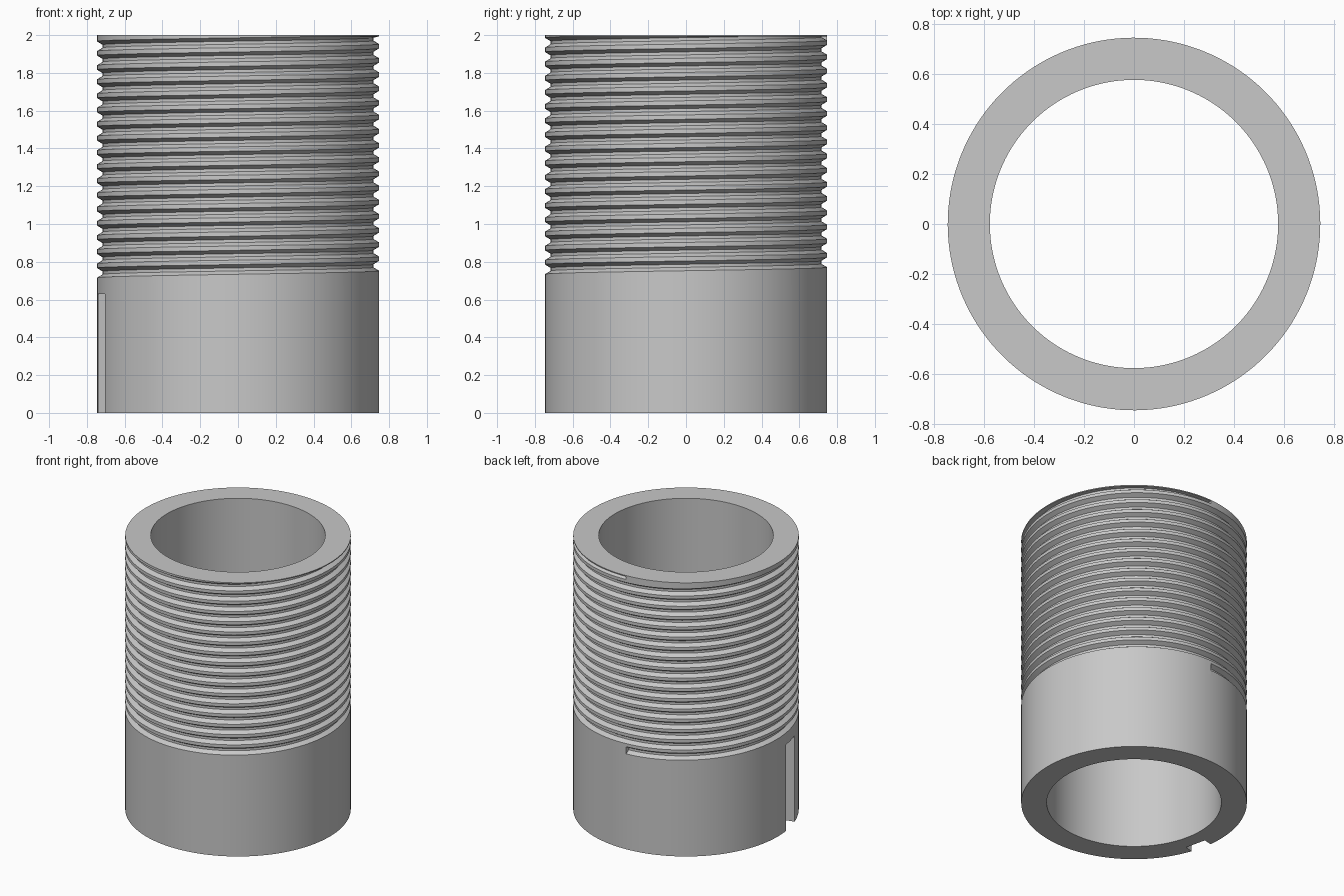
import bpy, bmesh
from math import sin, cos, radians, tau
from mathutils import Matrix

if "Cube" in bpy.data.objects:
    bpy.data.objects.remove(bpy.data.objects["Cube"], do_unlink=True)

OUTER, INNER, ROOT = 0.747, 0.578, 0.717
HEIGHT, JOIN, SLOT_TOP = 2.0, 0.66, 0.63
PITCH, TURNS, FIRST = 0.075, 17, 0.723
MOUTH, FLOOR = 0.026, 0.008      # half widths of the groove
SEAM, STEPS = radians(93), 144

metal = bpy.data.materials.new("grey_metal")
metal.use_nodes = True
grey = (0.58, 0.58, 0.58, 1)
metal.diffuse_color = grey
metal.node_tree.nodes["Principled BSDF"].inputs["Base Color"].default_value = grey


def make_object(name, bm):
    bmesh.ops.recalc_face_normals(bm, faces=bm.faces)
    mesh = bpy.data.meshes.new(name)
    bm.to_mesh(mesh)
    bm.free()
    mesh.materials.append(metal)
    obj = bpy.data.objects.new(name, mesh)
    bpy.context.collection.objects.link(obj)
    return obj


def column(bm, profile, angle):
    return [bm.verts.new((r * cos(angle), r * sin(angle), z)) for r, z in profile]


def sweep(bm, columns, closed):
    for a, b in zip(columns, columns[1:]):
        n = len(a)
        for i in range(n if closed else n - 1):
            j = (i + 1) % n
            bm.faces.new((a[i], b[i], b[j], a[j]))


def thread_profile(turn):
    """Wall section at a fraction of one turn, with the groove cut in it."""
    points = [(OUTER, JOIN)]
    for k in range(TURNS):
        mid = FIRST + PITCH * (k + turn)
        for r, dz in ((OUTER, -MOUTH), (ROOT, -FLOOR), (ROOT, FLOOR), (OUTER, MOUTH)):
            points.append((r, min(mid + dz, HEIGHT - 0.007)))
    return points + [(OUTER, HEIGHT), (INNER, HEIGHT), (INNER, JOIN)]


# Threaded sleeve: one right-handed groove winding up the wall
bm = bmesh.new()
cols = [column(bm, thread_profile(i / STEPS), SEAM + tau * i / STEPS)
        for i in range(STEPS + 1)]
sweep(bm, cols, False)
# Square ends of the groove
bm.faces.new(cols[0][1:5])
bm.faces.new(cols[-1][-7:-3])
bmesh.ops.remove_doubles(bm, verts=bm.verts, dist=1e-5)
sleeve = make_object("threaded_sleeve", bm)

# Plain lower collar
bm = bmesh.new()
section = [(OUTER, 0), (OUTER, JOIN), (INNER, JOIN), (INNER, 0)]
sweep(bm, [column(bm, section, SEAM + tau * i / STEPS) for i in range(STEPS + 1)], True)
bmesh.ops.remove_doubles(bm, verts=bm.verts, dist=1e-5)
collar = make_object("plain_collar", bm)

# Keyway cut up from the bottom edge
bm = bmesh.new()
bmesh.ops.create_cube(bm, size=1)
bmesh.ops.scale(bm, vec=(0.2, 0.157, SLOT_TOP + 0.1), verts=bm.verts)
bmesh.ops.translate(bm, vec=(0.78, 0, (SLOT_TOP - 0.1) / 2), verts=bm.verts)
bmesh.ops.rotate(bm, cent=(0, 0, 0), matrix=Matrix.Rotation(radians(193.3), 3, "Z"),
                 verts=bm.verts)
cutter = make_object("keyway_cutter", bm)
cut = collar.modifiers.new("keyway", "BOOLEAN")
cut.object, cut.operation, cut.solver = cutter, "DIFFERENCE", "EXACT"
bpy.ops.object.select_all(action="DESELECT")
bpy.context.view_layer.objects.active = collar
collar.select_set(True)
bpy.ops.object.modifier_apply(modifier=cut.name)
bpy.data.objects.remove(cutter, do_unlink=True)

# Smooth walls, sharp rims and thread edges
sleeve.select_set(True)
bpy.ops.object.shade_smooth_by_angle(angle=radians(25))
